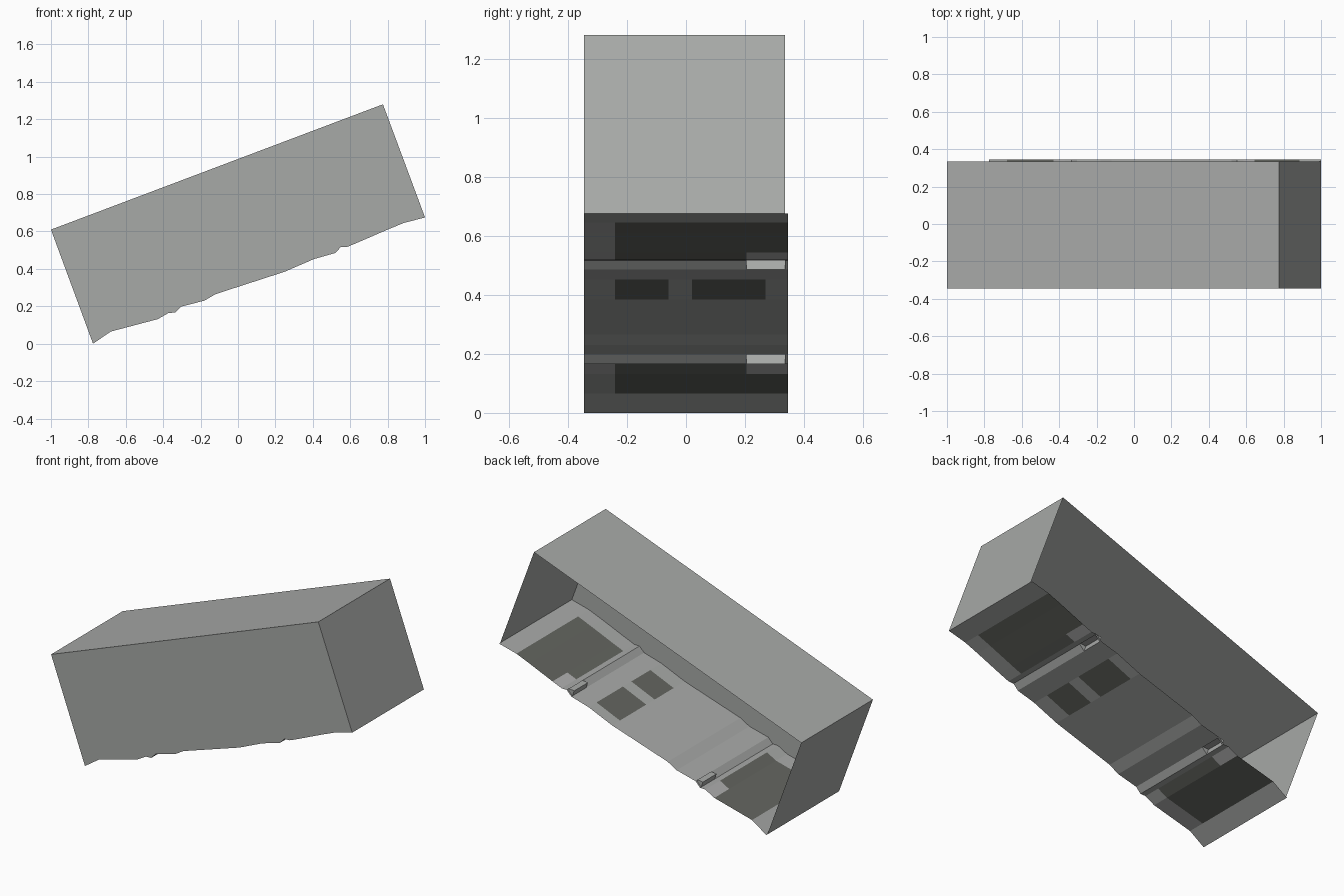
import bpy, bmesh

if "Cube" in bpy.data.objects:
    bpy.data.objects.remove(bpy.data.objects["Cube"])


def material(name, r, g, b):
    m = bpy.data.materials.new(name)
    m.diffuse_color = (r, g, b, 1)
    m.use_nodes = True
    m.node_tree.nodes["Principled BSDF"].inputs["Base Color"].default_value = m.diffuse_color
    return m


GREY = material("grey", 0.39, 0.40, 0.39)
DARK = material("dark_grey", 0.125, 0.13, 0.115)
LIGHT = material("light_grey", 0.43, 0.43, 0.43)


def build(name, faces, mats):
    """faces: list of (points, material index)"""
    bm = bmesh.new()
    for pts, mi in faces:
        f = bm.faces.new([bm.verts.new(p) for p in pts])
        f.material_index = mi
    bmesh.ops.remove_doubles(bm, verts=bm.verts, dist=0.0001)
    me = bpy.data.meshes.new(name)
    bm.to_mesh(me)
    bm.free()
    for m in mats:
        me.materials.append(m)
    ob = bpy.data.objects.new(name, me)
    bpy.context.collection.objects.link(ob)
    return ob


# Underside profile (x, z) with two small steps
profile = [(-0.775, 0.0), (-0.68, 0.065), (-0.43, 0.131), (-0.37, 0.165),
           (-0.335, 0.166), (-0.305, 0.198), (-0.18, 0.23), (-0.12, 0.265),
           (0.25, 0.385), (0.405, 0.452), (0.52, 0.485), (0.55, 0.517),
           (0.585, 0.518), (0.645, 0.543), (0.80, 0.61), (0.885, 0.645),
           (1.0, 0.675)]
TOP_L, TOP_R = (-1.0, 0.61), (0.775, 1.28)
FRONT, BACK, LIP = -0.345, 0.335, 0.345


def at(p, y):
    return (p[0], y, p[1])


# Panel patches: x range, y range, material index (last match wins)
patches = [(-0.68, -0.37, -0.24, LIP, 1), (0.585, 0.885, -0.24, LIP, 1),
           (0.25, 0.405, -0.24, -0.06, 1), (0.25, 0.405, 0.02, 0.27, 1),
           (-0.43, -0.37, 0.205, LIP, 2), (0.585, 0.645, 0.205, LIP, 2)]
ys = [FRONT, -0.24, -0.06, 0.02, 0.205, 0.27, BACK, LIP]
steps = [(4, 5), (10, 11)]

# Contoured panel, left open at the recessed pockets
faces = []
for i, (a, b) in enumerate(zip(profile, profile[1:])):
    for y0, y1 in zip(ys, ys[1:]):
        xm, ym = (a[0] + b[0]) / 2, (y0 + y1) / 2
        if (i, i + 1) in steps and 0.205 < ym < BACK:
            continue
        mi = 0
        for x0, x1, p0, p1, m in patches:
            if x0 < xm < x1 and p0 < ym < p1:
                mi = m
        faces.append(([at(a, y0), at(a, y1), at(b, y1), at(b, y0)], mi))
build("contoured_panel", faces, [GREY, DARK, LIGHT])

# Recessed pockets at the steps
for n, (i, j) in enumerate(steps):
    a, b = profile[i], profile[j]
    c = (a[0] - 0.012, b[1] + 0.002)
    d = (b[0] - 0.006, b[1] + 0.006)
    y0, y1 = 0.205, BACK
    loop = [a, c, d, b]
    faces = [([at(p, y0), at(q, y0), at(q, y1), at(p, y1)], 0)
             for p, q in zip(loop, loop[1:])]
    faces += [([at(p, y) for p in loop], 0) for y in (y0, y1)]
    build(f"recessed_pocket_{n + 1}", faces, [GREY])

# Tilted open-backed shell: front wall, top and two ends
L, R = profile[0], profile[-1]
shell = [([at(p, FRONT) for p in profile + [TOP_R, TOP_L]], 0)]
for p, q in ((TOP_L, TOP_R), (TOP_R, R), (L, TOP_L)):
    shell.append(([at(p, FRONT), at(q, FRONT), at(q, BACK), at(p, BACK)], 0))
build("open_shell", shell, [GREY])
